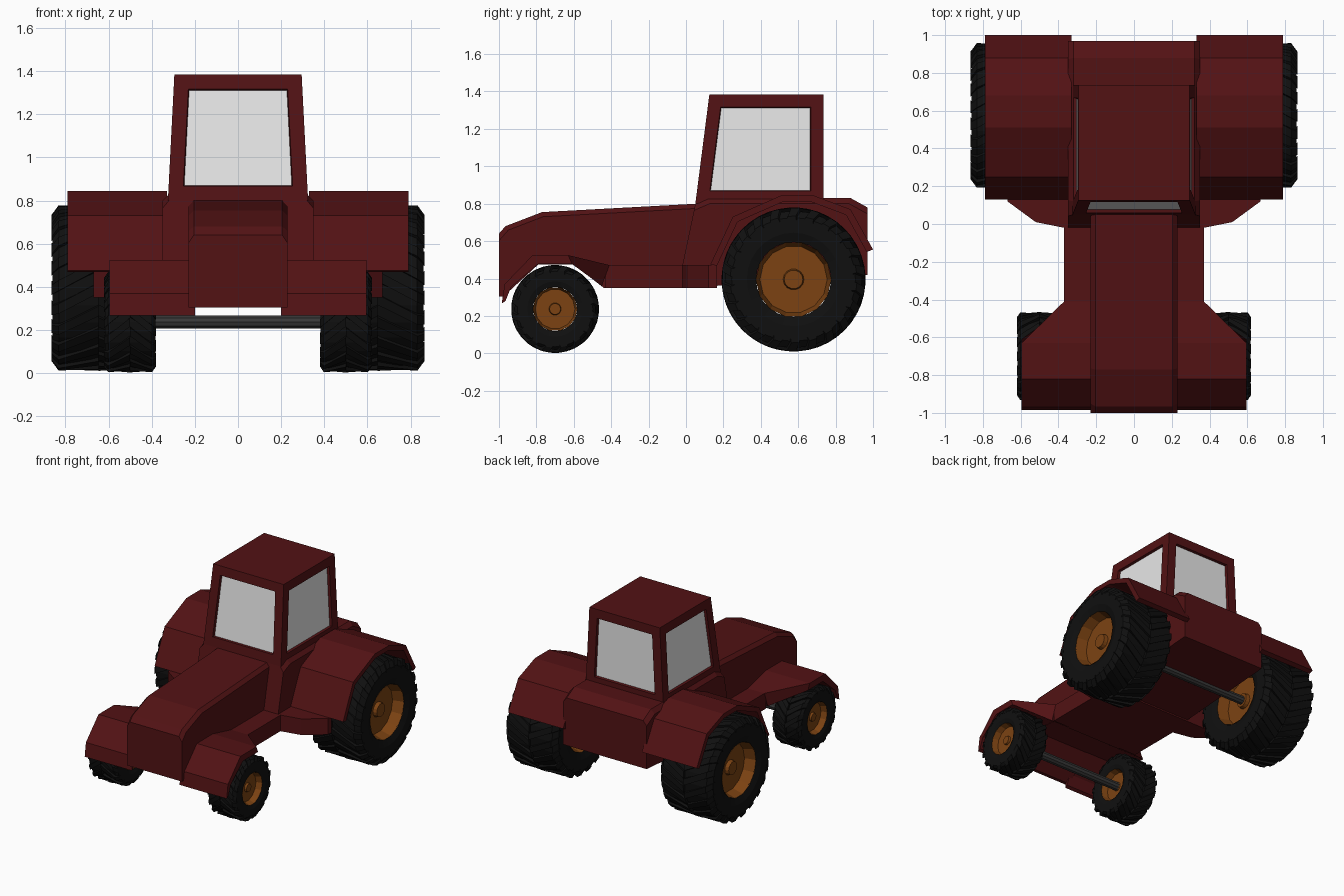
import bpy, bmesh, math

if "Cube" in bpy.data.objects:
    bpy.data.objects.remove(bpy.data.objects["Cube"])


def material(name, rgb):
    m = bpy.data.materials.new(name)
    m.diffuse_color = (*rgb, 1)
    m.use_nodes = True
    m.node_tree.nodes["Principled BSDF"].inputs["Base Color"].default_value = m.diffuse_color
    return m


RED = material("dark_red_paint", (0.085, 0.006, 0.007))
ORANGE = material("orange_rim", (0.2, 0.055, 0.006))
RUBBER = material("black_rubber", (0.005, 0.005, 0.005))
STEEL = material("grey_steel", (0.04, 0.04, 0.04))
GLASS = material("pale_glass", (0.8, 0.8, 0.8))


def finish(name, bm, *mats):
    bmesh.ops.remove_doubles(bm, verts=bm.verts[:], dist=0.00001)
    bmesh.ops.recalc_face_normals(bm, faces=bm.faces[:])
    me = bpy.data.meshes.new(name)
    bm.to_mesh(me)
    bm.free()
    for m in mats:
        me.materials.append(m)
    ob = bpy.data.objects.new(name, me)
    bpy.context.collection.objects.link(ob)
    return ob


def loft(bm, sections):
    """Skin a row of equal closed sections and cap both ends."""
    rows = [[bm.verts.new(p) for p in s] for s in sections]
    n = len(rows[0])
    for a, b in zip(rows, rows[1:]):
        for i in range(n):
            j = (i + 1) % n
            bm.faces.new((a[i], a[j], b[j], b[i]))
    bm.faces.new(rows[0])
    bm.faces.new(rows[-1])


def side_prism(name, profile, half, bevel, zmin):
    """Side profile (y, z) widened to +-half, upper side edges chamfered."""
    bm = bmesh.new()
    loft(bm, [[(x, y, z) for y, z in profile] for x in (-half, half)])
    edges = [e for e in bm.edges
             if abs(e.verts[0].co.x - e.verts[1].co.x) < 0.01
             and min(v.co.z for v in e.verts) > zmin]
    bmesh.ops.bevel(bm, geom=edges, offset=bevel, segments=1, affect='EDGES')
    return finish(name, bm, RED)


def fender(name, outer, inner, widths, x_in, side):
    bm = bmesh.new()
    loft(bm, [[(side * x_in, *o), (side * w, *o), (side * w, *i), (side * x_in, *i)]
              for o, i, w in zip(outer, inner, widths)])
    finish(name, bm, RED)


def revolve(bm, profile, n, c):
    """Spin (x, r) points round an axle line through c."""
    rings = []
    for x, r in profile:
        rings.append([bm.verts.new((c[0] + x,
                                    c[1] + r * math.cos(2 * math.pi * k / n),
                                    c[2] + r * math.sin(2 * math.pi * k / n)))
                      for k in range(n)])
    for a, b in zip(rings, rings[1:]):
        for i in range(n):
            j = (i + 1) % n
            bm.faces.new((a[i], a[j], b[j], b[i]))
    return rings


def wheel(label, c, w, R, rim, lugs, side):
    # tyre carcass, closed on the inside by the rim barrel
    bm = bmesh.new()
    half = [(0.90 * w, rim), (0.98 * w, rim * 1.25), (0.98 * w, R * 0.86),
            (0.84 * w, R - 0.018)]
    prof = half + [(-x, r) for x, r in reversed(half)]
    revolve(bm, prof + [prof[0]], 28, c)
    # slanted tread lugs, staggered left and right
    step = 2 * math.pi / lugs
    for s in (-1, 1):
        for k in range(lugs):
            a0 = step * (k + (0.5 if s > 0 else 0))
            secs = []
            for fx, top, low, shift in ((0.0, R, R - 0.04, 0), (0.85, R - 0.002, R - 0.04, 0.9),
                                        (1.0, R * 0.88, R * 0.82, 1.1)):
                sec = []
                for r, da in ((low, -0.27), (top, -0.22), (top, 0.22), (low, 0.27)):
                    a = a0 + step * (shift + da)
                    sec.append((c[0] + s * fx * w, c[1] + r * math.cos(a), c[2] + r * math.sin(a)))
                secs.append(sec)
            loft(bm, secs)
    finish(label + "_tyre", bm, RUBBER)
    # dished rim with a hub, the same on both faces
    bm = bmesh.new()
    half = [(0.92 * w, rim * 1.01), (0.55 * w, rim * 0.9), (0.55 * w, rim * 0.28),
            (0.68 * w, rim * 0.25)]
    for s in (-1, 1):
        rings = revolve(bm, [(s * x, r) for x, r in half], 14, c)
        bm.faces.new(rings[-1])
    finish(label + "_rim", bm, ORANGE)


# hood with arched underside at the front axle
side_prism("hood", [(-1, .305), (-1, .64), (-.965, .68), (-.77, .755), (.06, .80), (.06, .35),
                    (-.44, .35), (-.6, .475), (-.79, .475), (-.975, .305)], 0.23, 0.025, 0.63)

# cab base and rear box
side_prism("cab_base", [(-.03, .42), (.05, .80), (.12, .83), (.88, .83), (.97, .78),
                        (.97, .42), (.15, .36), (-.02, .36)], 0.35, 0.03, 0.76)

# footboard, widening towards the rear fenders
plan = [(.37, -.43), (.37, -.02), (.52, .01), (.67, .12), (.67, .165)]
plan += [(-x, y) for x, y in reversed(plan)]
bm = bmesh.new()
loft(bm, [[(x, y, z) for x, y in plan] for z in (.35, .472)])
finish("footboard", bm, RED)

# cab with recessed windows on four sides
bm = bmesh.new()
loft(bm, [[(-a, y0, z), (a, y0, z), (a, y1, z), (-a, y1, z)]
          for a, y0, y1, z in ((.325, .05, .735, .80), (.295, .125, .735, 1.385))])
bmesh.ops.recalc_face_normals(bm, faces=bm.faces[:])
walls = [f for f in bm.faces if abs(f.normal.z) < 0.5]
bmesh.ops.inset_individual(bm, faces=walls, thickness=0.068, use_even_offset=True)
bmesh.ops.inset_individual(bm, faces=walls, thickness=0.004, depth=-0.018, use_even_offset=True)
for f in walls:
    f.material_index = 1
finish("cab", bm, RED, GLASS)

# fenders and wheels on both sides
FRONT_C, REAR_C = (-.70, .237), (.575, .395)
front_out = [(-.985, .267), (-.97, .37), (-.82, .525), (-.63, .525), (-.41, .472)]
front_in = [(-.965, .28), (-.935, .355), (-.79, .478), (-.61, .478), (-.45, .36)]
rear_out = [(.13, .475), (.25, .73), (.51, .845), (.68, .845), (.88, .77), (1.0, .555)]
rear_in = [(REAR_C[0] + (y - REAR_C[0]) * .92, REAR_C[1] + (z - REAR_C[1]) * .92)
           for y, z in rear_out]
for s, tag in ((-1, "left"), (1, "right")):
    fender("front_fender_" + tag, front_out, front_in, [.595, .595, .595, .595, .37], .2, s)
    fender("rear_fender_" + tag, rear_out, rear_in, [.79] * 6, .33, s)
    wheel("front_wheel_" + tag, (s * .5, *FRONT_C), .12, .235, .118, 16, s)
    wheel("rear_wheel_" + tag, (s * .647, *REAR_C), .218, .385, .2, 22, s)

# axles
for name, c, x in (("front_axle", FRONT_C, .46), ("rear_axle", REAR_C, .56)):
    bm = bmesh.new()
    for ring in revolve(bm, [(-x, .032), (x, .032)], 10, (0, *c)):
        bm.faces.new(ring)
    finish(name, bm, STEEL)
